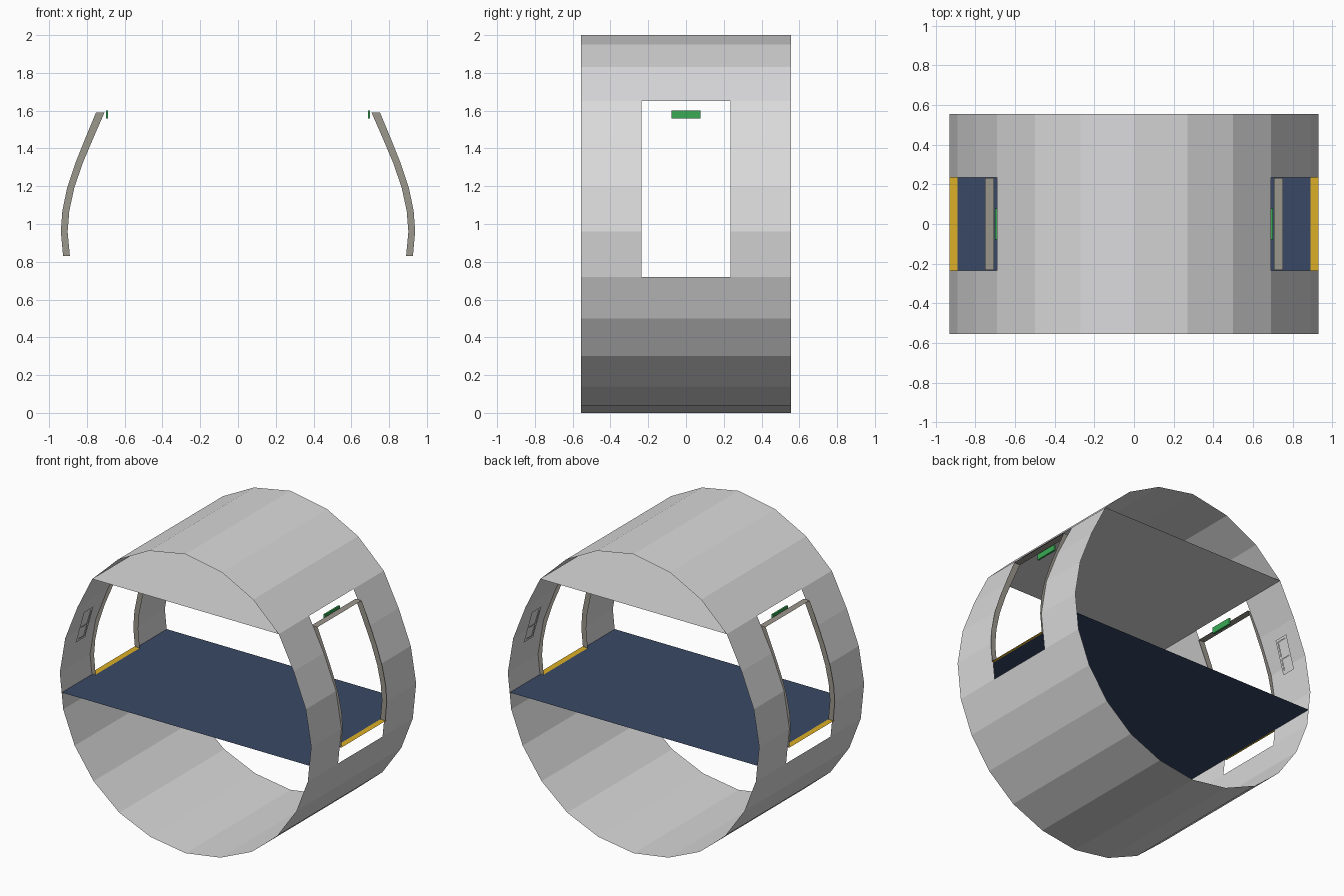
import bpy
import bmesh

cube = bpy.data.objects.get("Cube")
if cube:
    bpy.data.objects.remove(cube, do_unlink=True)

HALF_LEN = 0.555      # half length of the tube
DOOR = 0.235          # half width of the door openings
FLOOR_Z = 0.83
# Right half of the cross-section, top to bottom (x, z)
HALF = [(0, 2), (.27, 1.95), (.5, 1.83), (.69, 1.65), (.8, 1.43), (.89, 1.2), (.93, .96),
        (.905, .72), (.82, .5), (.68, .3), (.49, .14), (.26, .04), (0, 0)]
DOOR_SEGMENTS = range(3, 7)


def material(name, color):
    mat = bpy.data.materials.new(name)
    mat.use_nodes = True
    mat.diffuse_color = (*color, 1)
    bsdf = mat.node_tree.nodes["Principled BSDF"]
    bsdf.inputs["Base Color"].default_value = (*color, 1)
    bsdf.inputs["Roughness"].default_value = 0.7
    return mat


shell_grey = material("shell grey", (.70, .70, .71))
floor_blue = material("floor blue", (.04, .066, .13))
frame_grey = material("warm frame grey", (.33, .31, .27))
sill_yellow = material("sill yellow", (.72, .43, .02))
sign_green = material("sign green", (.04, .40, .09))


def build(name, quads, mat):
    """Flat-shaded object made of a list of four-cornered faces."""
    bm = bmesh.new()
    for quad in quads:
        bm.faces.new([bm.verts.new(p) for p in quad])
    bmesh.ops.remove_doubles(bm, verts=bm.verts, dist=1e-5)
    bmesh.ops.recalc_face_normals(bm, faces=bm.faces)
    mesh = bpy.data.meshes.new(name)
    bm.to_mesh(mesh)
    bm.free()
    mesh.materials.append(mat)
    obj = bpy.data.objects.new(name, mesh)
    bpy.context.collection.objects.link(obj)
    return obj


def flat(x0, x1, y, z):
    """Horizontal sheet, symmetric in y."""
    return [(x0, -y, z), (x1, -y, z), (x1, y, z), (x0, y, z)]


# Tube shell, with the door facets left open on both sides
shell = []
cuts = [-HALF_LEN, -DOOR, DOOR, HALF_LEN]
for s in (1, -1):
    for i, ((xa, za), (xb, zb)) in enumerate(zip(HALF, HALF[1:])):
        for j, (y0, y1) in enumerate(zip(cuts, cuts[1:])):
            if j == 1 and i in DOOR_SEGMENTS:
                continue
            shell.append([(s * xa, y0, za), (s * xa, y1, za),
                          (s * xb, y1, zb), (s * xb, y0, zb)])
build("tube_shell", shell, shell_grey)

# Floor and ceiling sheets
build("floor", [flat(-.915, .915, HALF_LEN, FLOOR_Z)], floor_blue)
build("ceiling", [flat(-.69, .69, HALF_LEN, 1.65)], shell_grey)

# Door lining: outer edge x, inner edge x, height
LINING = [(.752, .707, 1.59), (.81, .768, 1.45), (.862, .823, 1.32), (.905, .867, 1.19),
          (.93, .893, 1.07), (.938, .902, .96), (.926, .89, FLOOR_Z)]


def wall_x(z):
    """Flat panel line just inside the shell."""
    return .882 - (z - 1.14) * .28


def panel_quad(s, t, y0, y1, z0, z1, inset):
    xa, xb = wall_x(z0) - inset, wall_x(z1) - inset
    return [(s * xa, t * y0, z0), (s * xa, t * y1, z0),
            (s * xb, t * y1, z1), (s * xb, t * y0, z1)]


for s, side in ((1, "left"), (-1, "right")):
    # Curved jambs and flat head of the lining
    lining = []
    for y in (-DOOR + .002, DOOR - .002):
        for (oa, ia, za), (ob, ib, zb) in zip(LINING, LINING[1:]):
            lining.append([(s * oa, y, za), (s * ia, y, za), (s * ib, y, zb), (s * ob, y, zb)])
    head_outer, head_inner, head_z = LINING[0]
    lining.append(flat(s * head_inner, s * head_outer, DOOR - .002, head_z))
    build(f"{side}_door_lining", lining, frame_grey)

    # Yellow threshold strip
    build(f"{side}_door_sill", [flat(s * .89, s * .93, DOOR, FLOOR_Z + .003)], sill_yellow)

    # Green sign above the doorway
    bpy.ops.mesh.primitive_cube_add(size=1, location=(s * .694, 0, 1.58))
    sign = bpy.context.object
    sign.name = f"{side}_exit_sign"
    sign.scale = (.012, .155, .042)
    sign.data.materials.append(sign_green)

    # Small wall panels either side of each door: surround, cross bar and two panes
    for t, end in ((-1, "front"), (1, "back")):
        y0, y1, z0, z1, bar, rim = .365, .465, 1.14, 1.36, 1.235, .016
        surround = [panel_quad(s, t, y0, y0 + rim, z0, z1, .006),
                    panel_quad(s, t, y1 - rim, y1, z0, z1, .006)]
        for a, b in ((z0, z0 + rim), (bar, bar + rim / 2), (z1 - rim, z1)):
            surround.append(panel_quad(s, t, y0 + rim, y1 - rim, a, b, .006))
        build(f"{side}_{end}_panel_surround", surround, shell_grey)
        panes = [panel_quad(s, t, y0 + rim, y1 - rim, a, b, .003)
                 for a, b in ((z0 + rim, bar), (bar + rim / 2, z1 - rim))]
        build(f"{side}_{end}_panel_panes", panes, shell_grey)
